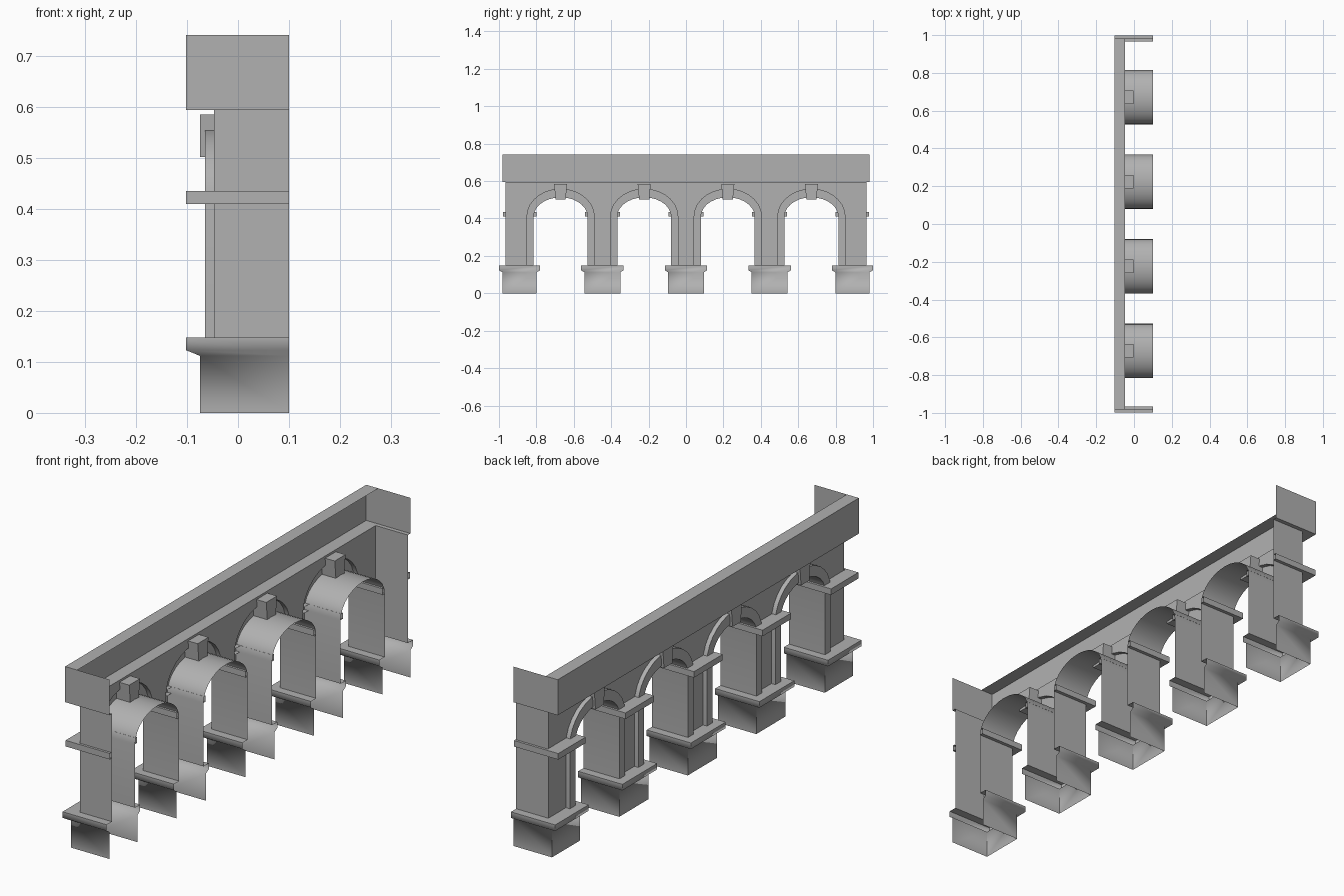
import bpy, bmesh, math

if "Cube" in bpy.data.objects:
    bpy.data.objects.remove(bpy.data.objects["Cube"])

BACK, WALL, TRIM, FRONT = 0.1, -0.047, -0.065, -0.102  # depth planes along x
BASE_TOP, SPRING, CORNICE = 0.148, 0.41, 0.594
END = 0.965                                            # y of the end walls
PITCH, HALF = 0.447, 0.144                             # arch spacing, half opening
ARCHES = [PITCH * (i - 1.5) for i in range(4)]

stone = bpy.data.materials.new("stone")
stone.diffuse_color = (0.44, 0.44, 0.44, 1)
stone.use_nodes = True
stone.node_tree.nodes["Principled BSDF"].inputs["Base Color"].default_value = stone.diffuse_color


def finish(name, bm, smooth=0):
    bmesh.ops.remove_doubles(bm, verts=bm.verts, dist=1e-5)
    bmesh.ops.recalc_face_normals(bm, faces=bm.faces)
    me = bpy.data.meshes.new(name)
    bm.to_mesh(me)
    bm.free()
    me.materials.append(stone)
    ob = bpy.data.objects.new(name, me)
    bpy.context.collection.objects.link(ob)
    if smooth:
        bpy.ops.object.select_all(action='DESELECT')
        ob.select_set(True)
        bpy.context.view_layer.objects.active = ob
        bpy.ops.object.shade_smooth_by_angle(angle=math.radians(smooth))
    return ob


def loft(name, rows, smooth=0):
    """Open sheet of quads through rows of points."""
    bm = bmesh.new()
    vs = [[bm.verts.new(p) for p in r] for r in rows]
    for a, b in zip(vs, vs[1:]):
        for i in range(len(a) - 1):
            bm.faces.new((a[i], a[i + 1], b[i + 1], b[i]))
    return finish(name, bm, smooth)


def wrap(name, lo, hi, profile, smooth=0):
    """U-shaped moulding round the front and sides; profile is (side offset, front x, z)."""
    rows = [[(BACK, lo - s, z), (x, lo - s, z), (x, hi + s, z), (BACK, hi + s, z)]
            for s, x, z in profile]
    return loft(name, rows, smooth)


def arch(c, hw, rise, n=14):
    """Stilted elliptical arch outline as (y, z)."""
    pts = [(c - hw * math.cos(math.pi * i / n), SPRING + rise * math.sin(math.pi * i / n))
           for i in range(n + 1)]
    return [(c - hw, BASE_TOP)] + pts + [(c + hw, BASE_TOP)]


def at(x, pts):
    return [(x, y, z) for y, z in pts]


# facade wall: one sheet per arch between its outline and the cornice, then the pier fronts
for c in ARCHES:
    curve = arch(c, 0.18, 0.147)[1:-1]
    loft("spandrel", [at(WALL, curve), at(WALL, [(y, CORNICE) for y, z in curve])])
jambs = [-END] + [c + s * 0.18 for c in ARCHES for s in (-1, 1)] + [END]
for lo, hi in zip(jambs[::2], jambs[1::2]):
    loft("pier_front", [at(WALL, [(lo, z), (hi, z)]) for z in (BASE_TOP, SPRING, CORNICE)])
for s in (-1, 1):
    loft("end_wall", [[(x, s * END, BASE_TOP), (x, s * END, CORNICE)] for x in (WALL, BACK)])

# arch surrounds, soffits and keystones
for c in ARCHES:
    outer, inner = arch(c, 0.18, 0.147), arch(c, HALF, 0.103)
    loft("arch_surround", [at(WALL, outer), at(TRIM, outer), at(TRIM, inner), at(BACK, inner)], 30)
    bm = bmesh.new()
    bmesh.ops.create_cube(bm, size=1)
    for v in bm.verts:
        top = v.co.z > 0
        v.co = (-0.003 if v.co.x > 0 else -0.075,
                c + math.copysign(0.035 if top else 0.027, v.co.y),
                0.585 if top else 0.502)
    finish("keystone", bm)

# pier bases and impost bands
edges = [-END] + [c + s * HALF for c in ARCHES for s in (-1, 1)] + [END]
for lo, hi in zip(edges[::2], edges[1::2]):
    wrap("pier_base", lo, hi, [(0.016, -0.075, 0), (0.016, -0.075, 0.112), (0.034, FRONT, 0.123),
                               (0.034, FRONT, BASE_TOP), (0, WALL, BASE_TOP)], 70)
    wrap("impost_band", lo, hi, [(0, WALL, 0.41), (0.014, FRONT, 0.41),
                                 (0.014, FRONT, 0.435), (0.004, WALL, 0.435)])

# cornice band with underside lip, and its top strip
wrap("cornice", -END, END, [(0, WALL, CORNICE), (0.017, FRONT, CORNICE), (0.017, FRONT, 0.741)])
loft("cornice_top", [[(x, y, 0.741) for y in (-END - 0.017, END + 0.017)] for x in (FRONT, -0.047)])
